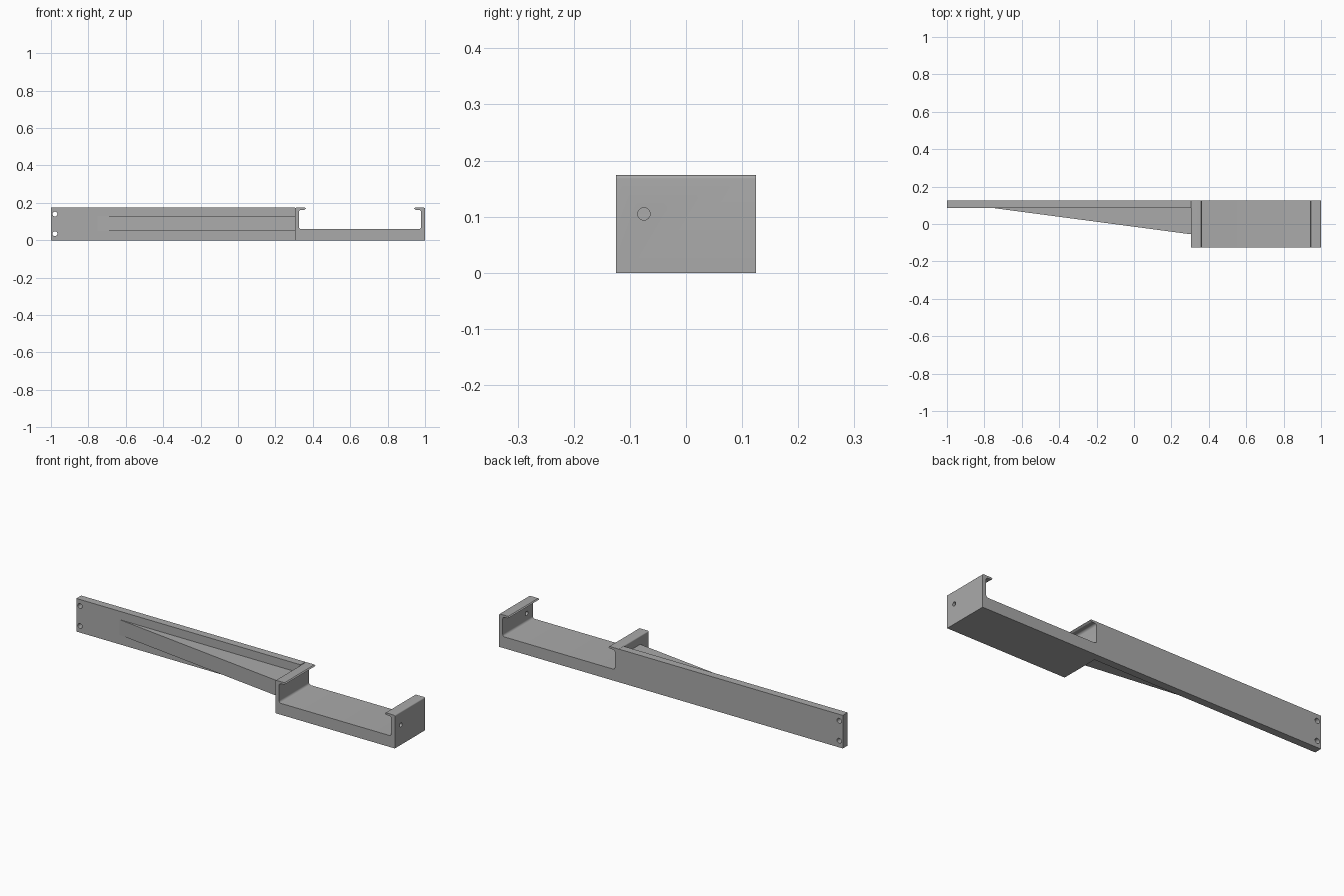
import bpy, bmesh
from math import cos, sin, pi
from mathutils import Matrix, Vector

if "Cube" in bpy.data.objects:
    bpy.data.objects.remove(bpy.data.objects["Cube"])

grey = bpy.data.materials.new("plain grey")
grey.use_nodes = True
GREY = (0.4, 0.4, 0.4, 1)
grey.diffuse_color = GREY
grey.node_tree.nodes["Principled BSDF"].inputs["Base Color"].default_value = GREY

HEIGHT, HALF = 0.174, 0.125
STEP = 0.305          # where the arm meets the cradle
BAR_FRONT = 0.085


def prism(name, points, offset):
    """Extrude a flat outline along an offset."""
    bm = bmesh.new()
    face = bm.faces.new([bm.verts.new(p) for p in points])
    ext = bmesh.ops.extrude_face_region(bm, geom=[face])
    moved = [v for v in ext["geom"] if isinstance(v, bmesh.types.BMVert)]
    bmesh.ops.translate(bm, verts=moved, vec=offset)
    bmesh.ops.recalc_face_normals(bm, faces=bm.faces)
    mesh = bpy.data.meshes.new(name)
    bm.to_mesh(mesh)
    bm.free()
    mesh.materials.append(grey)
    obj = bpy.data.objects.new(name, mesh)
    bpy.context.collection.objects.link(obj)
    return obj


def drill(target, name, centre, axis, radius, depth):
    """Cut a round hole through the target."""
    bm = bmesh.new()
    turn = Vector((0, 0, 1)).rotation_difference(Vector(axis)).to_matrix().to_4x4()
    bmesh.ops.create_cone(bm, cap_ends=True, segments=32, radius1=radius,
                          radius2=radius, depth=depth,
                          matrix=Matrix.Translation(centre) @ turn)
    mesh = bpy.data.meshes.new(name)
    bm.to_mesh(mesh)
    bm.free()
    mesh.materials.append(grey)
    cutter = bpy.data.objects.new(name, mesh)
    bpy.context.collection.objects.link(cutter)
    cutter.hide_render = True
    cutter.hide_set(True)
    mod = target.modifiers.new(name, "BOOLEAN")
    mod.operation = "DIFFERENCE"
    mod.solver = "EXACT"
    mod.object = cutter


def arc(x, z, r, start, end, steps=6):
    """Points of a fillet, angles in quarter turns."""
    angles = [(start + (end - start) * i / steps) * pi / 2 for i in range(steps + 1)]
    return [(x + r * cos(a), z + r * sin(a)) for a in angles]


# Mounting bar with two screw holes
bar = prism("mounting_bar",
            [(-1, BAR_FRONT, 0), (STEP, BAR_FRONT, 0), (STEP, HALF, 0), (-1, HALF, 0)],
            (0, 0, HEIGHT))
for i, z in enumerate((0.035, 0.14)):
    drill(bar, f"screw_hole_{i + 1}", (-0.979, 0.105, z), (0, 1, 0), 0.013, 0.2)

# Tapered brace between bar and cradle
prism("tapered_brace",
      [(-0.75, BAR_FRONT, 0.05), (STEP, -0.055, 0.05), (STEP, BAR_FRONT, 0.05)],
      (0, 0, 0.08))

# Cradle: one half profile, mirrored into a channel with inward lips
middle = (STEP + 1) / 2
half = [(STEP, 0)] + arc(STEP + 0.006, HEIGHT - 0.006, 0.006, 2, 1)
half += [(0.358, HEIGHT), (0.364, HEIGHT - 0.005), (0.355, 0.163)]
half += arc(0.338, 0.151, 0.012, 1, 2)
half += arc(0.338, 0.072, 0.012, 2, 3)
outline = half + [(2 * middle - x, z) for x, z in reversed(half)]
cradle = prism("cradle", [(x, -HALF, z) for x, z in outline], (0, 2 * HALF, 0))
drill(cradle, "side_hole", (0.99, -0.075, 0.105), (1, 0, 0), 0.011, 0.08)

# Smooth the fillets and holes while keeping edges sharp
bpy.ops.object.select_all(action="DESELECT")
for obj in (bar, cradle):
    obj.select_set(True)
bpy.context.view_layer.objects.active = cradle
bpy.ops.object.shade_smooth_by_angle(angle=pi / 6)
